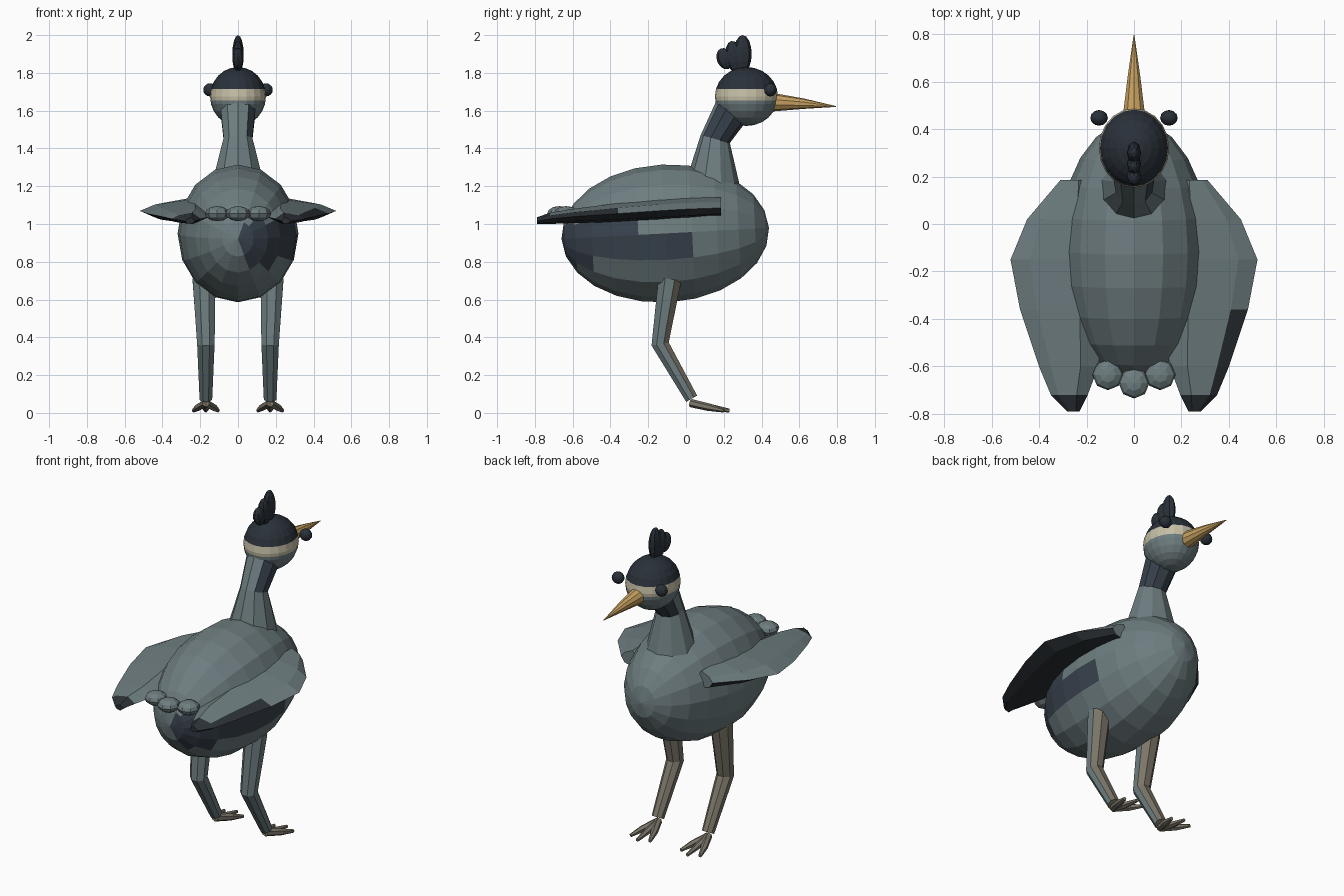
import bpy, bmesh, math
from mathutils import Vector, Matrix

if "Cube" in bpy.data.objects:
    bpy.data.objects.remove(bpy.data.objects["Cube"], do_unlink=True)


def material(name, rgb):
    m = bpy.data.materials.new(name)
    m.use_nodes = True
    m.diffuse_color = (*rgb, 1)
    bsdf = m.node_tree.nodes["Principled BSDF"]
    bsdf.inputs["Base Color"].default_value = (*rgb, 1)
    bsdf.inputs["Roughness"].default_value = 0.8
    return m


SLATE = material("slate_grey", (0.155, 0.205, 0.215))
CAP = material("cap_black", (0.022, 0.03, 0.04))
CREAM = material("cream", (0.56, 0.52, 0.38))
NAVY = material("dark_slate", (0.04, 0.055, 0.075))
HORN = material("horn_yellow", (0.58, 0.36, 0.12))
LEG = material("leg_taupe", (0.2, 0.18, 0.14))
UNDER = material("wing_underside", (0.024, 0.03, 0.036))


def finish(name, bm, mats, rule=None):
    bmesh.ops.recalc_face_normals(bm, faces=bm.faces)
    bm.normal_update()
    if rule:
        for f in bm.faces:
            f.material_index = rule(f.calc_center_median(), f.normal)
    me = bpy.data.meshes.new(name)
    bm.to_mesh(me)
    bm.free()
    for m in mats:
        me.materials.append(m)
    ob = bpy.data.objects.new(name, me)
    bpy.context.collection.objects.link(ob)
    return ob


def loft(name, rings, mats, rule=None):
    """Skin a row of equal rings and close both ends."""
    bm = bmesh.new()
    rows = [[bm.verts.new(p) for p in r] for r in rings]
    n = len(rows[0])
    for a, b in zip(rows, rows[1:]):
        for i in range(n):
            j = (i + 1) % n
            bm.faces.new((a[i], a[j], b[j], b[i]))
    bm.faces.new(rows[0])
    bm.faces.new(rows[-1])
    return finish(name, bm, mats, rule)


def tube(name, path, radii, sides, mats, rule=None):
    """Faceted tube along a path, mitred at the bends."""
    pts = [Vector(p) for p in path]
    rings = []
    for i, (p, r) in enumerate(zip(pts, radii)):
        d = (pts[min(i + 1, len(pts) - 1)] - pts[max(i - 1, 0)]).normalized()
        u = Vector((1, 0, 0))
        u = (u - d * u.dot(d)).normalized()
        v = d.cross(u)
        angles = [math.tau * (k + 0.5) / sides for k in range(sides)]
        rings.append([p + r * (u * math.cos(a) + v * math.sin(a)) for a in angles])
    return loft(name, rings, mats, rule)


def ball(name, loc, size, mats, rule=None, seg=16, rows=12, tilt=0, cuts=()):
    bm = bmesh.new()
    bmesh.ops.create_uvsphere(bm, u_segments=seg, v_segments=rows, radius=1)
    bm.transform(Matrix.Translation(loc) @ Matrix.Rotation(math.radians(tilt), 4, "X")
                 @ Matrix.Diagonal((*size, 1)))
    for z in cuts:
        bmesh.ops.bisect_plane(bm, geom=bm.verts[:] + bm.edges[:] + bm.faces[:],
                               plane_co=(0, 0, z), plane_no=(0, 0, 1))
    return finish(name, bm, mats, rule)


# Body: an egg lying along y, with a dark flank on one side
def flank(c, n):
    low = 0.8 < c.z < 0.94 and c.y < 0.04
    high = 0.9 < c.z < 1.02 and c.y < -0.25
    return int(c.x > 0.02 and (low or high))


ball("body", (0, -0.11, 0.95), (0.32, 0.365, 0.55), [SLATE, NAVY], flank, tilt=-87)

# Neck, with a dark throat
tube("neck", [(0, 0.14, 1.19), (0, 0.155, 1.45), (0, 0.26, 1.63)],
     [0.15, 0.08, 0.1], 10, [SLATE, NAVY],
     lambda c, n: int(c.z > 1.46 and (n.x > 0.35 or n.y > 0.45)))

# Head: black cap, cream band, grey chin
BAND_LOW, BAND_HIGH = 1.655, 1.715
ball("head", (0, 0.32, 1.675), (0.148, 0.167, 0.156), [SLATE, CREAM, CAP],
     lambda c, n: int(c.z > BAND_LOW) + int(c.z > BAND_HIGH),
     seg=20, cuts=(BAND_LOW, BAND_HIGH))
tube("beak", [(0, 0.45, 1.645), (0, 0.62, 1.637), (0, 0.795, 1.622)],
     [0.05, 0.028, 0.002], 10, [HORN])

# Crest: overlapping flat plumes
for i, (y, z, ry, rz, tilt) in enumerate([(0.3, 1.9, 0.048, 0.1, 0),
                                          (0.255, 1.885, 0.045, 0.085, 10),
                                          (0.205, 1.875, 0.042, 0.058, 20)]):
    ball(f"crest_plume_{i + 1}", (0, y, z), (0.03, ry, rz), [CAP], seg=8, rows=8, tilt=tilt)

# Tail tufts
for name, x, y in [("middle", 0, -0.67), ("left", 0.11, -0.635), ("right", -0.11, -0.635)]:
    ball(f"tail_tuft_{name}", (x, y, 1.055), (0.065, 0.065, 0.04), [SLATE], seg=8, rows=6)


# Wing sections: y, inner x, outer x, top z, bottom z
WING = [(0.185, 0.2, 0.31, 1.14, 1.04), (0.02, 0.15, 0.45, 1.14, 1.03),
        (-0.15, 0.12, 0.52, 1.13, 1.02), (-0.36, 0.12, 0.48, 1.11, 1.01),
        (-0.6, 0.15, 0.4, 1.08, 1.005), (-0.72, 0.195, 0.35, 1.06, 1.0),
        (-0.79, 0.23, 0.28, 1.035, 1.0)]


def wing_ring(side, y, xin, xout, top, bot):
    mid = 0.45 * top + 0.55 * bot
    shape = [(0, mid), (0.3, top), (0.8, 0.55 * top + 0.45 * mid),
             (1, mid), (0.8, 0.7 * bot + 0.3 * mid), (0.3, bot)]
    return [(side * (xin + t * (xout - xin)), y, z) for t, z in shape]


def wing_colour(c, n):
    trim = c.x > 0.36 - 0.2 * (c.y + 0.6) * -1 and n.x > 0.25 and c.y < -0.4
    return int(n.z < -0.05 or c.y < -0.74 or trim)


# Wings, legs and feet on both sides
for side, label in ((1, "left"), (-1, "right")):
    loft(f"{label}_wing", [wing_ring(side, *s) for s in WING], [SLATE, UNDER], wing_colour)
    ball(f"{label}_eye", (side * 0.147, 0.447, 1.71), (0.037, 0.033, 0.035), [CAP],
         seg=12, rows=8)

    # Shins are slate behind and outside, taupe in front
    tube(f"{label}_leg", [(side * 0.18, -0.085, 0.71), (side * 0.17, -0.137, 0.365),
                          (side * 0.17, 0.03, 0.075)],
         [0.066, 0.05, 0.036], 8, [LEG, SLATE],
         lambda c, n: int(n.y < -0.2 or (n.x > 0.6 and n.y < 0.3)))

    for toe, dx, reach in (("inner", -0.065, 0.2), ("middle", 0, 0.23), ("outer", 0.065, 0.2)):
        x = side * 0.17
        tube(f"{label}_{toe}_toe", [(x, 0.025, 0.052), (x + side * dx * 0.6, 0.12, 0.03),
                                    (x + side * dx, reach, 0.012)],
             [0.022, 0.02, 0.01], 6, [LEG])
